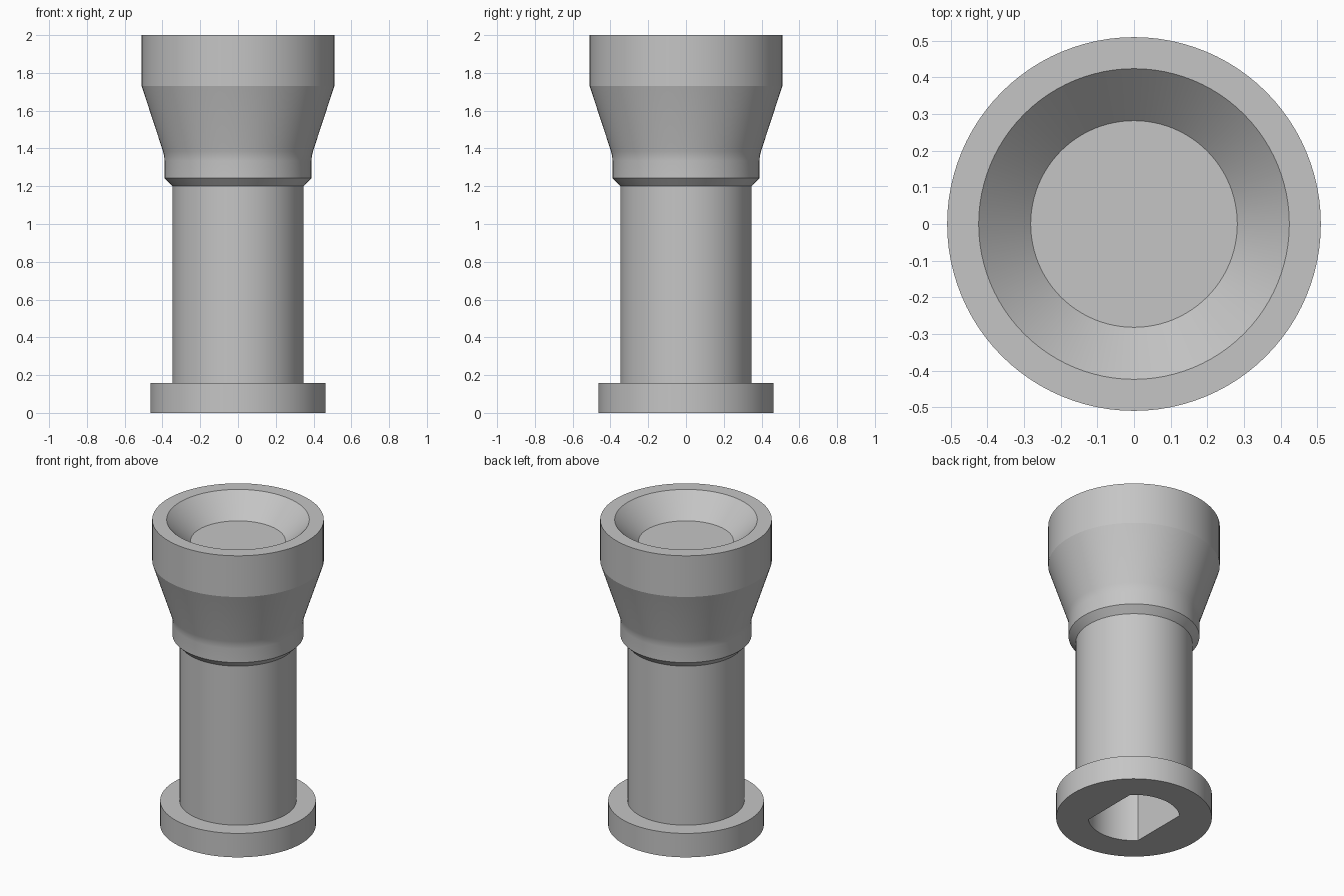
import bpy
import bmesh
from math import cos, sin, tau, radians

cube = bpy.data.objects.get("Cube")
if cube:
    bpy.data.objects.remove(cube, do_unlink=True)

SEGMENTS = 96

# Single plain grey material
grey = bpy.data.materials.new("plain_grey")
grey.use_nodes = True
color = (0.56, 0.56, 0.56, 1.0)
grey.diffuse_color = color
grey.node_tree.nodes["Principled BSDF"].inputs["Base Color"].default_value = color


def lathe(name, profile, flat=10.0):
    """Revolve (radius, height) points into a capped solid; flat clamps x to cut side flats."""
    bm = bmesh.new()
    rings = []
    for r, z in profile:
        ring = []
        for i in range(SEGMENTS):
            a = tau * i / SEGMENTS
            x = max(-flat, min(flat, r * cos(a)))
            ring.append(bm.verts.new((x, r * sin(a), z)))
        rings.append(ring)
    for low, high in zip(rings, rings[1:]):
        for i in range(SEGMENTS):
            j = (i + 1) % SEGMENTS
            bm.faces.new((low[i], low[j], high[j], high[i]))
    bm.faces.new(rings[0][::-1])
    bm.faces.new(rings[-1])
    bmesh.ops.recalc_face_normals(bm, faces=bm.faces)
    mesh = bpy.data.meshes.new(name)
    bm.to_mesh(mesh)
    bm.free()
    mesh.materials.append(grey)
    obj = bpy.data.objects.new(name, mesh)
    bpy.context.collection.objects.link(obj)
    return obj


# Profile pieces: foot flange, shaft, collar with soft blend, flared head, dished top
flange = [(0.463, 0), (0.463, 0.157)]
shaft = [(0.347, 0.157), (0.347, 1.2)]
collar = [(0.389, 1.243), (0.389, 1.335), (0.391, 1.36), (0.397, 1.385)]
head = [(0.51, 1.73), (0.51, 2.0)]
dish = [(0.424, 2.0), (0.282, 1.86)]
body = lathe("flanged_column", flange + shaft + collar + head + dish)

# Socket in the underside: round bore with two flats
socket = lathe("socket_cutter", [(0.272, -0.1), (0.272, 0.7)], flat=0.192)
socket.hide_render = True

cut = body.modifiers.new("socket", "BOOLEAN")
cut.operation = "DIFFERENCE"
cut.solver = "EXACT"
cut.object = socket

bpy.ops.object.select_all(action="DESELECT")
body.select_set(True)
bpy.context.view_layer.objects.active = body
bpy.ops.object.modifier_apply(modifier=cut.name)
bpy.data.objects.remove(socket, do_unlink=True)

# Smooth round walls, crisp rims
bpy.ops.object.shade_smooth_by_angle(angle=radians(15))
